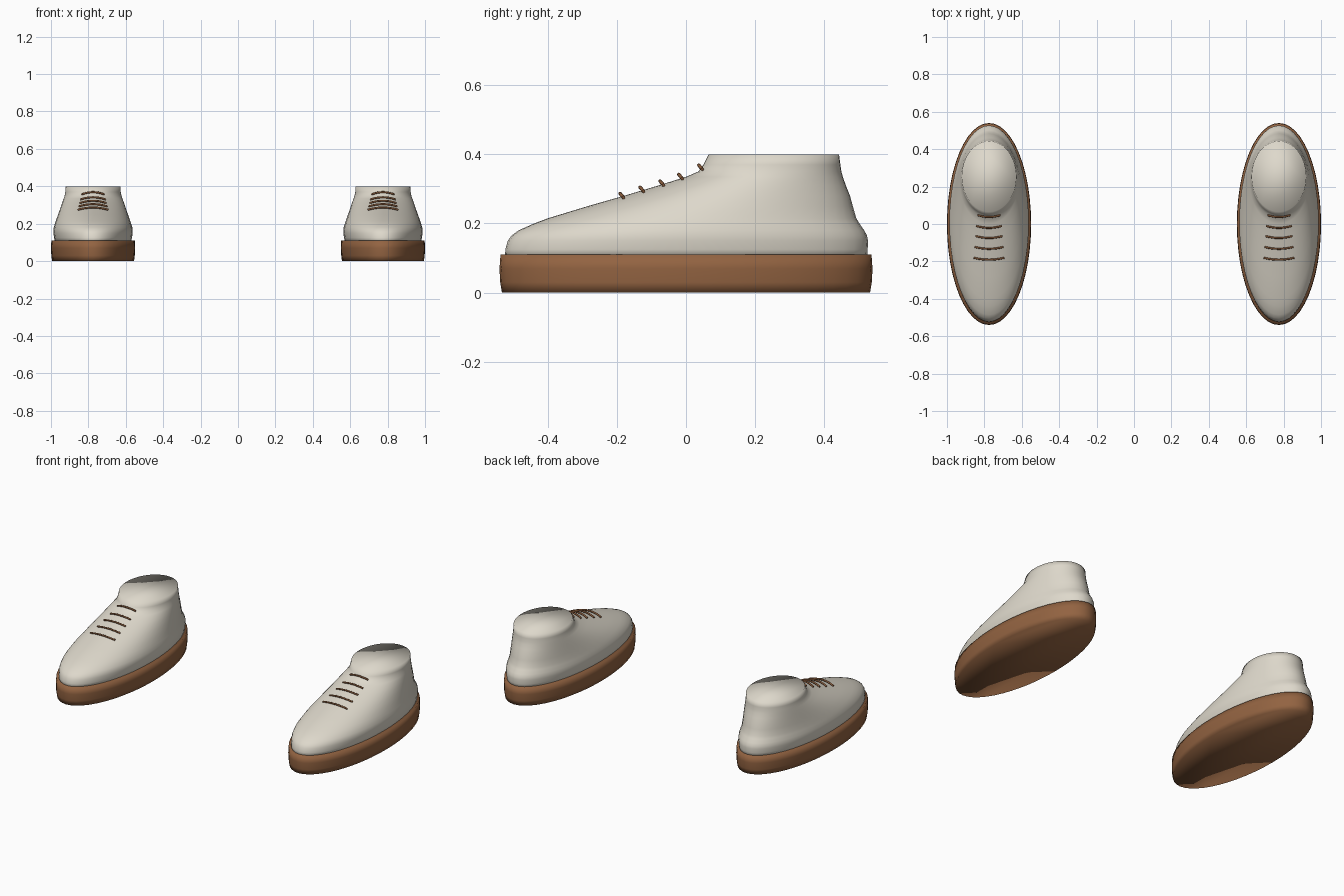
import bpy, bmesh, math

cube = bpy.data.objects.get("Cube")
if cube:
    bpy.data.objects.remove(cube)


def material(name, rgb):
    m = bpy.data.materials.new(name)
    m.use_nodes = True
    m.diffuse_color = (*rgb, 1)
    bsdf = next(n for n in m.node_tree.nodes if n.type == 'BSDF_PRINCIPLED')
    bsdf.inputs["Base Color"].default_value = (*rgb, 1)
    bsdf.inputs["Roughness"].default_value = 0.8
    return m


CREAM = material("cream leather", (0.73, 0.69, 0.60))
BROWN = material("brown rubber", (0.29, 0.125, 0.053))


def loft(name, x, rings, segments, mat):
    """Stack of ellipses: (z, front y, back y, half width), capped at both ends."""
    bm = bmesh.new()
    loops = []
    for z, front, back, half in rings:
        mid, reach = (front + back) / 2, (back - front) / 2
        angles = [math.tau * i / segments for i in range(segments)]
        loops.append([bm.verts.new((x + half * math.cos(a), mid + reach * math.sin(a), z))
                      for a in angles])
    for low, high in zip(loops, loops[1:]):
        for i in range(segments):
            j = (i + 1) % segments
            bm.faces.new((low[i], low[j], high[j], high[i]))
    bm.faces.new(loops[0][::-1])
    bm.faces.new(loops[-1])
    for f in bm.faces:
        f.smooth = True
    mesh = bpy.data.meshes.new(name)
    bm.to_mesh(mesh)
    bm.free()
    mesh.materials.append(mat)
    obj = bpy.data.objects.new(name, mesh)
    bpy.context.collection.objects.link(obj)


def lace(name, x, y, z, half):
    """Thin cord arching out from the sloping instep."""
    curve = bpy.data.curves.new(name, 'CURVE')
    curve.dimensions = '3D'
    curve.bevel_depth = 0.005
    curve.bevel_resolution = 2
    curve.use_fill_caps = True
    spline = curve.splines.new('POLY')
    steps = 8
    spline.points.add(steps)
    for i, p in enumerate(spline.points):
        t = 2 * i / steps - 1
        drop = t * t
        p.co = (x + half * t, y - 0.005 + 0.01 * drop, z + 0.006 - 0.012 * drop, 1)
    curve.materials.append(BROWN)
    obj = bpy.data.objects.new(name, curve)
    bpy.context.collection.objects.link(obj)


SOLE = [(0, -0.533, 0.533, 0.219), (0.03, -0.538, 0.538, 0.223),
        (0.07, -0.54, 0.54, 0.225), (0.11, -0.537, 0.537, 0.223)]

UPPER = [(0.10, -0.524, 0.524, 0.203), (0.125, -0.523, 0.526, 0.208),
         (0.15, -0.516, 0.527, 0.212), (0.165, -0.505, 0.524, 0.212),
         (0.18, -0.485, 0.516, 0.210), (0.20, -0.44, 0.502, 0.204),
         (0.215, -0.40, 0.493, 0.199), (0.25, -0.285, 0.483, 0.187),
         (0.28, -0.18, 0.475, 0.176), (0.31, -0.08, 0.463, 0.166),
         (0.335, 0.0, 0.454, 0.157), (0.35, 0.035, 0.450, 0.152),
         (0.37, 0.05, 0.447, 0.148), (0.40, 0.065, 0.443, 0.146)]

LACES = [(0.042, 0.363, 0.06), (-0.016, 0.336, 0.067), (-0.07, 0.317, 0.071),
         (-0.128, 0.299, 0.076), (-0.186, 0.281, 0.081)]

# Matching pair of shoes
for side, x in (("left", 0.775), ("right", -0.775)):
    loft(side + "_sole", x, SOLE, 48, BROWN)
    loft(side + "_upper", x, UPPER, 48, CREAM)
    for n, (y, z, half) in enumerate(LACES, 1):
        lace(f"{side}_lace_{n}", x, y, z, half)
